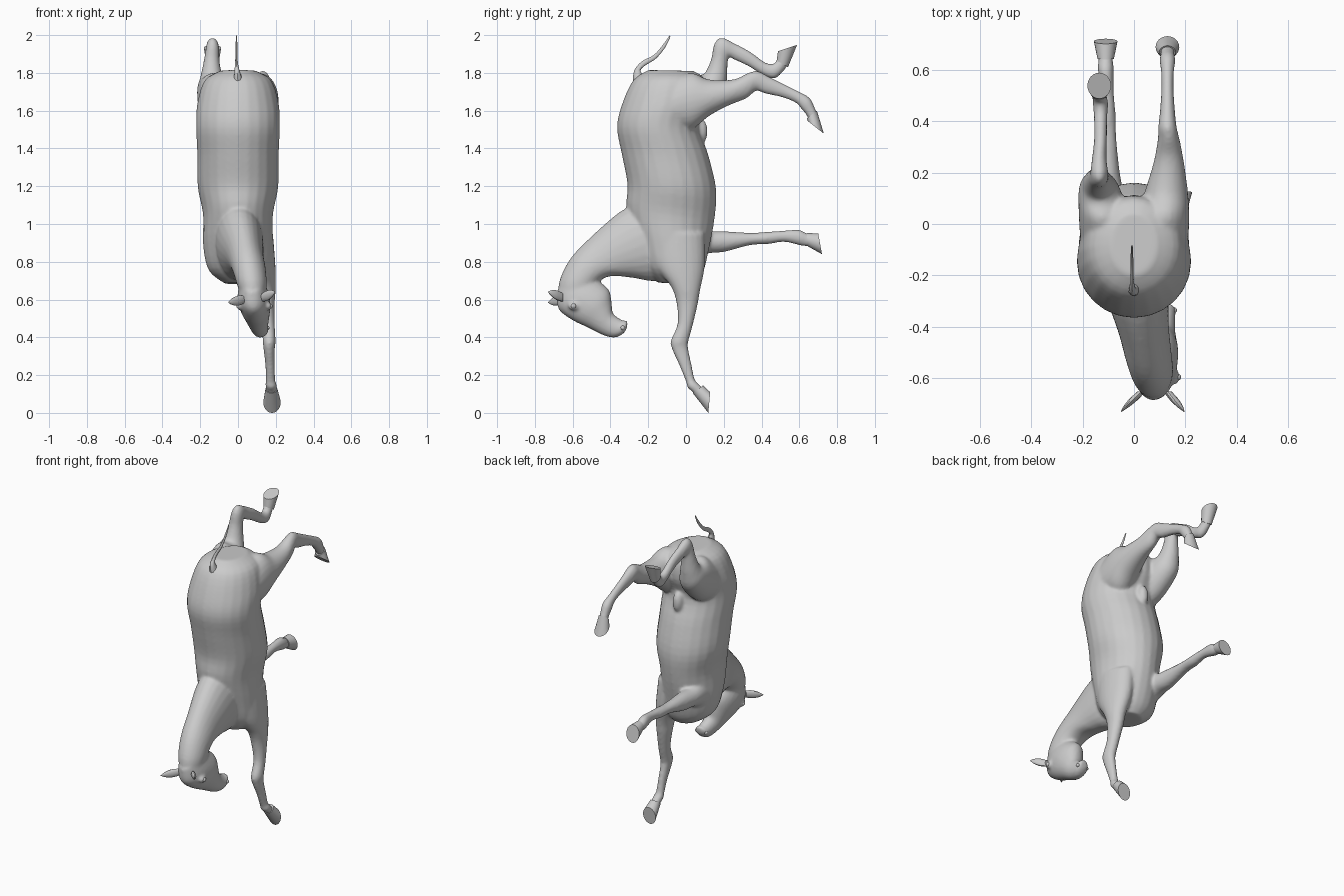
import bpy, bmesh, math
from mathutils import Vector


def spline(p0, p1, p2, p3, t):
    return [0.5 * (2*b + (c-a)*t + (2*a-5*b+4*c-d)*t*t + (3*b-a-3*c+d)*t**3)
            for a, b, c, d in zip(p0, p1, p2, p3)]


def loft(bm, rings, steps=4, sides=24):
    """Ring = two profile edge points (y1,z1,y2,z2), x centre, x half width."""
    dense = []
    for i in range(len(rings) - 1):
        a, d = rings[max(i-1, 0)], rings[min(i+2, len(rings)-1)]
        dense += [spline(a, rings[i], rings[i+1], d, k/steps) for k in range(steps)]
    dense.append(rings[-1])
    loops = []
    for y1, z1, y2, z2, xc, rx in dense:
        c = Vector((xc, (y1+y2)/2, (z1+z2)/2))
        h = Vector((0, (y1-y2)/2, (z1-z2)/2))
        loops.append([bm.verts.new(c + h*math.cos(a) + Vector((rx*math.sin(a), 0, 0)))
                      for a in (2*math.pi*k/sides for k in range(sides))])
    for p, q in zip(loops, loops[1:]):
        for k in range(sides):
            n = (k+1) % sides
            bm.faces.new((p[k], p[n], q[n], q[k]))
    bm.faces.new(loops[0][::-1])
    bm.faces.new(loops[-1])


def finish(name, bm):
    bmesh.ops.recalc_face_normals(bm, faces=bm.faces)
    me = bpy.data.meshes.new(name)
    bm.to_mesh(me)
    bm.free()
    ob = bpy.data.objects.new(name, me)
    bpy.context.collection.objects.link(ob)
    bpy.ops.object.select_all(action='DESELECT')
    ob.select_set(True)
    bpy.context.view_layer.objects.active = ob
    bpy.ops.object.shade_smooth_by_angle(angle=math.radians(40))
    return ob


def ball(bm, loc, size):
    vs = bmesh.ops.create_uvsphere(bm, u_segments=16, v_segments=10, radius=1)['verts']
    bmesh.ops.scale(bm, vec=size, verts=vs)
    bmesh.ops.translate(bm, vec=loc, verts=vs)


torso = [(-.20, 1.815, .04, 1.81, 0, .09), (-.28, 1.76, .10, 1.765, 0, .175),
         (-.34, 1.63, .11, 1.65, 0, .215), (-.365, 1.51, .07, 1.52, 0, .222),
         (-.34, 1.37, .12, 1.36, 0, .215), (-.31, 1.21, .16, 1.18, 0, .213),
         (-.315, 1.08, .15, 1.02, 0, .185), (-.27, .92, .12, .86, 0, .185),
         (-.22, .77, .09, .74, .01, .165), (-.15, .69, .05, .68, .02, .09)]

neck = [(-.25, 1.11, .05, .78, 0, .13), (-.35, 1.065, -.14, .70, .01, .125),
        (-.50, .935, -.28, .715, .035, .10), (-.61, .82, -.39, .725, .055, .09),
        (-.67, .70, -.455, .70, .07, .082), (-.675, .61, -.47, .66, .08, .07)]

head = [(-.685, .64, -.53, .75, .075, .06), (-.675, .55, -.45, .69, .08, .083),
        (-.60, .49, -.405, .645, .09, .082), (-.52, .452, -.393, .575, .10, .066),
        (-.44, .412, -.385, .525, .11, .05), (-.385, .398, -.335, .49, .118, .043),
        (-.345, .41, -.315, .49, .122, .04), (-.318, .435, -.308, .475, .125, .022)]

hind_leg_right = [(-.12, 1.74, -.05, 1.5, .11, .10), (.02, 1.80, .03, 1.50, .115, .10),
                  (.12, 1.765, .12, 1.57, .125, .085), (.25, 1.765, .22, 1.625, .135, .06),
                  (.33, 1.80, .32, 1.665, .135, .043), (.38, 1.81, .37, 1.705, .13, .036),
                  (.44, 1.78, .42, 1.69, .13, .03), (.53, 1.735, .51, 1.67, .13, .024),
                  (.60, 1.70, .58, 1.642, .13, .025), (.655, 1.668, .61, 1.61, .13, .031),
                  (.68, 1.62, .635, 1.58, .13, .028), (.70, 1.57, .655, 1.545, .13, .028)]

hind_leg_left = [(-.10, 1.74, 0, 1.5, -.11, .10), (.01, 1.80, .08, 1.54, -.12, .095),
                 (.07, 1.79, .19, 1.65, -.135, .08), (.10, 1.80, .215, 1.75, -.14, .06),
                 (.132, 1.87, .22, 1.84, -.14, .043), (.15, 1.955, .227, 1.885, -.135, .036),
                 (.19, 1.987, .24, 1.88, -.135, .033), (.26, 1.955, .255, 1.87, -.135, .028),
                 (.34, 1.912, .325, 1.838, -.13, .025), (.42, 1.855, .405, 1.79, -.13, .026),
                 (.465, 1.848, .47, 1.77, -.13, .03), (.48, 1.87, .525, 1.82, -.135, .028),
                 (.50, 1.89, .55, 1.86, -.135, .028)]

front_leg_left = [(0, 1.02, -.02, .78, -.09, .08), (.10, .968, .10, .84, -.10, .065),
                  (.20, .962, .20, .852, -.105, .05), (.34, .953, .34, .888, -.105, .036),
                  (.42, .958, .43, .893, -.105, .034), (.52, .965, .52, .905, -.105, .026),
                  (.595, .97, .61, .885, -.11, .031), (.64, .95, .64, .882, -.11, .028),
                  (.68, .94, .67, .875, -.11, .028)]

front_leg_right = [(-.20, .95, .10, .95, .10, .085), (-.16, .78, .10, .78, .12, .078),
                   (-.08, .67, .075, .65, .145, .055), (-.05, .58, .062, .575, .15, .044),
                   (-.045, .47, .035, .46, .16, .035), (-.08, .385, .012, .375, .165, .034),
                   (-.075, .34, .012, .34, .165, .03), (-.035, .25, .032, .245, .17, .025),
                   (0, .165, .045, .18, .172, .026), (.008, .135, .06, .16, .175, .031),
                   (.035, .11, .085, .135, .177, .028), (.07, .07, .11, .10, .178, .028)]

# Body: all limbs fused into one smooth skin
bm = bmesh.new()
for part in (torso, neck, head, hind_leg_right, hind_leg_left, front_leg_left, front_leg_right):
    loft(bm, part)
ball(bm, (0, .075, 1.49), (.035, .04, .07))
for side in (-1, 1):                                   # eye ridges
    ball(bm, (.085 + side*.075, -.595, .565), (.018, .03, .022))
body = finish("horse_body", bm)
r = body.modifiers.new("fuse", 'REMESH')
r.mode, r.voxel_size, r.use_smooth_shade = 'VOXEL', .009, True
s = body.modifiers.new("soften", 'SMOOTH')
s.factor, s.iterations = .5, 6

# Hooves: flared from coronet to sole
hooves = {
    "hind_hoof_right": [(.693, 1.60, .64, 1.56, .13, .032), (.73, 1.478, .645, 1.545, .13, .046)],
    "hind_hoof_left": [(.48, 1.865, .54, 1.83, -.135, .032), (.487, 1.915, .588, 1.948, -.135, .046)],
    "front_hoof_left": [(.64, .952, .645, .882, -.11, .032), (.70, .95, .72, .84, -.11, .046)],
    "front_hoof_right": [(.036, .105, .09, .145, .177, .032), (.118, 0, .128, .11, .18, .046)],
}
for name, rings in hooves.items():
    bm = bmesh.new()
    loft(bm, rings, steps=2)
    finish(name, bm)

# Ears: leaf-shaped cones pointing forward
for name, base, tip in (("ear_left", (.03, -.65, .60), (-.05, -.73, .585)),
                        ("ear_right", (.13, -.65, .61), (.195, -.73, .64))):
    bm = bmesh.new()
    b, t = Vector(base), Vector(tip)
    rings = []
    for f, w in ((0, .022), (.4, .026), (.75, .017), (1, .002)):
        c = b.lerp(t, f)
        rings.append((c.y, c.z + w, c.y, c.z - w, c.x, w*.7))
    loft(bm, rings, sides=12)
    finish(name, bm)

# Nostrils and eyes
for name, dx, y, z, rad in (("nostril", .033, -.335, .45, .012), ("eye", .082, -.595, .565, .014)):
    for side, label in ((-1, "left"), (1, "right")):
        bm = bmesh.new()
        ball(bm, ((.122 if name == "nostril" else .087) + side*dx, y, z), (rad,)*3)
        finish(f"{name}_{label}", bm)

# Tail: thin tapering wisp flung upward
bm = bmesh.new()
loft(bm, [(-.28, 1.75, -.23, 1.79, 0, .022), (-.275, 1.81, -.24, 1.815, -.005, .014),
          (-.235, 1.86, -.215, 1.84, -.008, .008), (-.17, 1.895, -.16, 1.875, -.008, .006),
          (-.125, 1.945, -.112, 1.932, -.008, .005), (-.087, 1.998, -.082, 1.992, -.008, .003)],
     sides=10)
finish("tail", bm)
